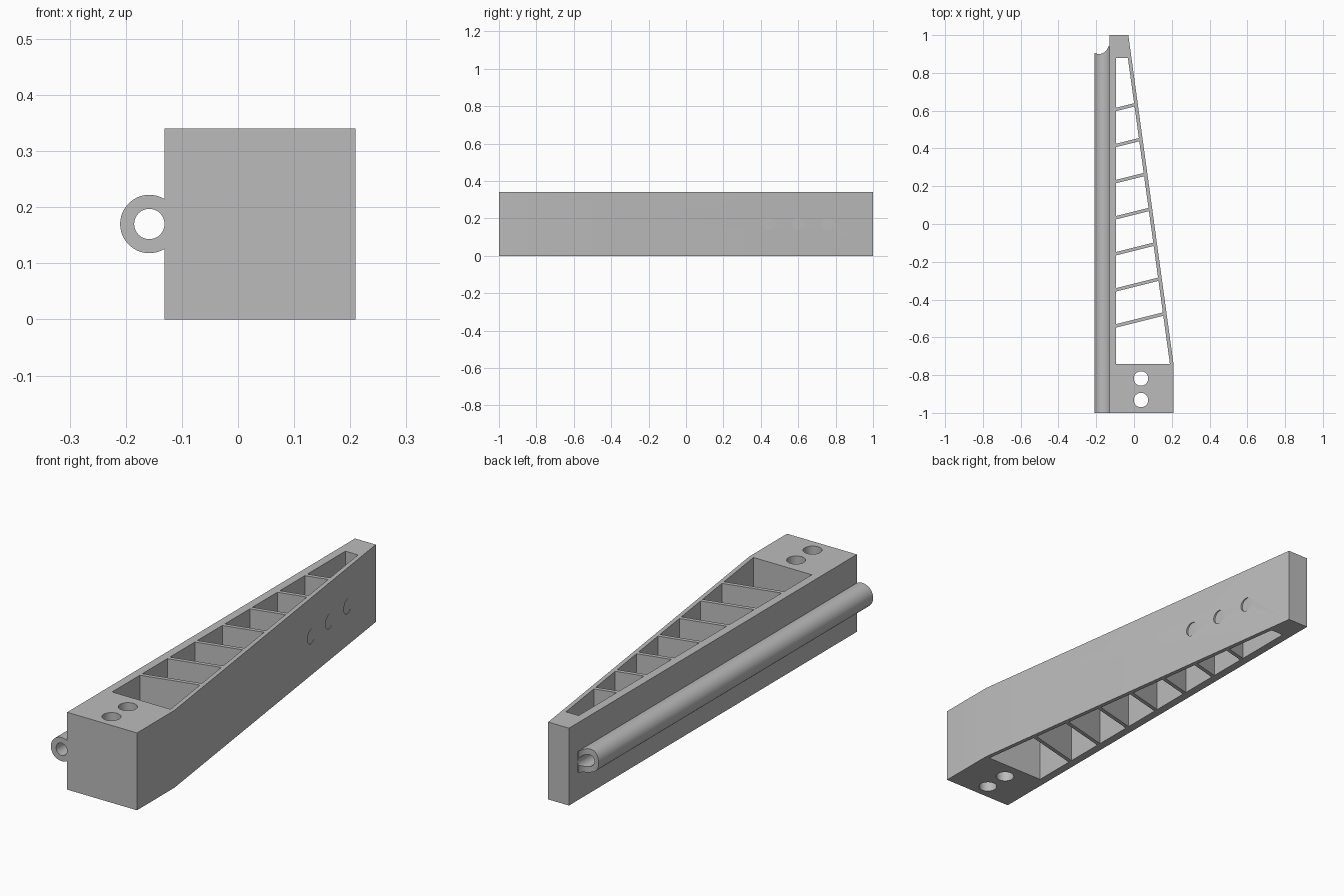
import bpy, bmesh, math
from mathutils import Matrix

cube = bpy.data.objects.get("Cube")
if cube:
    bpy.data.objects.remove(cube, do_unlink=True)

HEIGHT = 0.34
MID_Z = HEIGHT / 2
LEFT, RIGHT = -0.131, 0.209
TAPER_Y, TIP_X = -0.74, -0.03
SLOPE = (TIP_X - RIGHT) / (1 - TAPER_Y)

grey = bpy.data.materials.new("plain grey")
grey.use_nodes = True
grey.diffuse_color = (0.5, 0.5, 0.5, 1)
grey.node_tree.nodes["Principled BSDF"].inputs["Base Color"].default_value = (0.5, 0.5, 0.5, 1)


def outer_x(y):
    """x of the tapered outer wall at y."""
    return RIGHT + SLOPE * (y - TAPER_Y)


def prism(bm, points, low, high):
    """Extrude a flat outline from z = low to z = high."""
    face = bm.faces.new([bm.verts.new((x, y, low)) for x, y in points])
    top = bmesh.ops.extrude_face_region(bm, geom=[face])["geom"]
    bmesh.ops.translate(bm, vec=(0, 0, high - low),
                        verts=[v for v in top if isinstance(v, bmesh.types.BMVert)])


def arc(cx, cy, r, start=0, end=360, n=48):
    steps = n if abs(end - start) == 360 else n + 1
    angles = [math.radians(start + (end - start) * i / n) for i in range(steps)]
    return [(cx + r * math.cos(a), cy + r * math.sin(a)) for a in angles]


def finish(bm, name):
    bmesh.ops.recalc_face_normals(bm, faces=bm.faces)
    mesh = bpy.data.meshes.new(name)
    bm.to_mesh(mesh)
    bm.free()
    mesh.materials.append(grey)
    obj = bpy.data.objects.new(name, mesh)
    bpy.context.collection.objects.link(obj)
    return obj


def cut(obj, cutter):
    """Subtract the cutter, then remove it."""
    cutter.hide_render = True
    mod = obj.modifiers.new("cut", "BOOLEAN")
    mod.operation, mod.solver, mod.object = "DIFFERENCE", "EXACT", cutter
    select(obj)
    bpy.ops.object.modifier_apply(modifier=mod.name)
    bpy.data.objects.remove(cutter, do_unlink=True)


def select(obj):
    bpy.ops.object.select_all(action="DESELECT")
    obj.select_set(True)
    bpy.context.view_layer.objects.active = obj


# Tapered body
bm = bmesh.new()
prism(bm, [(LEFT, -1), (RIGHT, -1), (RIGHT, TAPER_Y), (TIP_X, 1), (LEFT, 1)], 0, HEIGHT)
body = finish(bm, "tapered_body")

# Pockets between slanted ribs, and the two bolt holes
INNER, WALL, RIB, RISE, PITCH = -0.094, 0.019, 0.018, 0.25, 0.191
bm = bmesh.new()


def rib_edge(y):
    """Ends of a slanted rib edge that starts at y on the straight wall."""
    x = (outer_x(y - RISE * INNER) - WALL) / (1 - SLOPE * RISE)
    return (INNER, y), (x, y + RISE * (x - INNER))


def flat_edge(y):
    return (INNER, y), (outer_x(y) - WALL, y)


starts = [-0.548 + PITCH * i for i in range(7)]
lows = [flat_edge(TAPER_Y)] + [rib_edge(y + RIB) for y in starts]
highs = [rib_edge(y) for y in starts] + [flat_edge(0.88)]
for (a, b), (d, c) in zip(lows, highs):
    prism(bm, [a, b, c, d], -0.1, HEIGHT + 0.1)
for y in (-0.932, -0.818):
    prism(bm, arc(0.037, y, 0.038), -0.1, HEIGHT + 0.1)
cut(body, finish(bm, "pocket_cutter"))

# Shallow round recesses in the tapered side
bm = bmesh.new()
for y in (0.443, 0.599, 0.756):
    floor = outer_x(y + 0.026)
    bmesh.ops.create_cone(
        bm, cap_ends=True, segments=48, radius1=0.032, radius2=0.032, depth=0.2,
        matrix=Matrix.Translation((floor + 0.1, y, MID_Z)) @ Matrix.Rotation(math.pi / 2, 4, "Y"))
cut(body, finish(bm, "recess_cutter"))

# Hollow tube along the straight side
bm = bmesh.new()
profile = arc(-0.158, 0, 0.052, 56, 304) + arc(-0.158, 0, 0.027, 358, 2)
prism(bm, profile, -0.94, 1)
bmesh.ops.transform(bm, verts=bm.verts,
                    matrix=Matrix.Translation((0, 0, MID_Z)) @ Matrix.Rotation(math.pi / 2, 4, "X"))
tube = finish(bm, "side_tube")

# Rounded notch at the back end of the tube
bm = bmesh.new()
prism(bm, arc(-0.185, 0.95, 0.05), 0, HEIGHT)
cut(tube, finish(bm, "notch_cutter"))

for obj in (body, tube):
    select(obj)
    bpy.ops.object.shade_smooth_by_angle(angle=math.radians(30))
